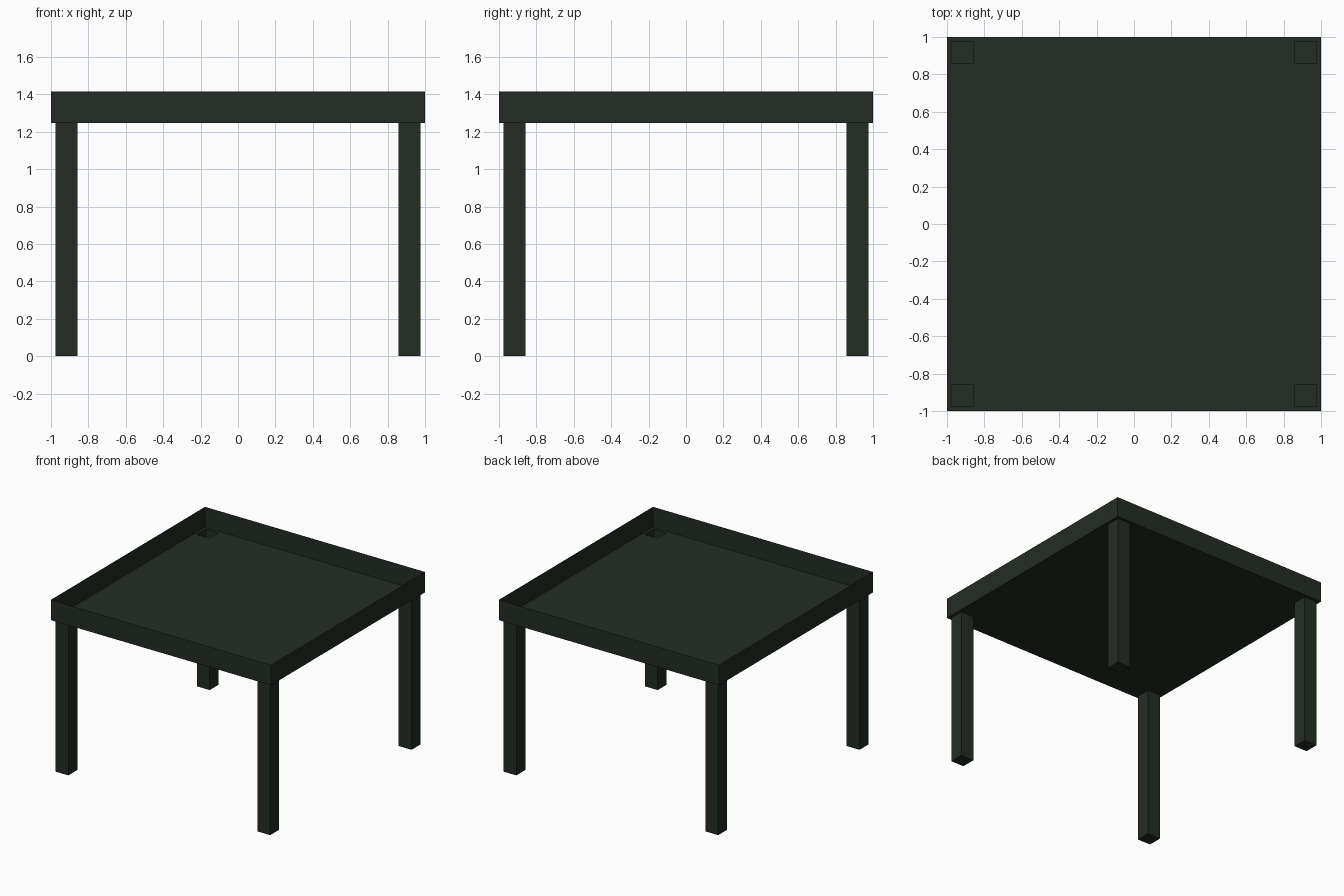
import bpy, bmesh
from mathutils import Vector

if "Cube" in bpy.data.objects:
    bpy.data.objects.remove(bpy.data.objects["Cube"])

TOP, FLOOR = 1.414, 1.247      # rim top, tray floor height
IN, OUT = 0.859, 0.976         # inner and outer side of the legs

green = bpy.data.materials.new("dark green")
green.diffuse_color = (0.0165, 0.0255, 0.0175, 1)
green.use_nodes = True
green.node_tree.nodes["Principled BSDF"].inputs["Base Color"].default_value = green.diffuse_color


def make_object(name, bm):
    mesh = bpy.data.meshes.new(name)
    bm.to_mesh(mesh)
    bm.free()
    mesh.materials.append(green)
    obj = bpy.data.objects.new(name, mesh)
    bpy.context.collection.objects.link(obj)


# Tray floor: thin sheet with a square opening above every leg
cuts = [-1, -OUT, -IN, IN, OUT, 1]
bm = bmesh.new()
grid = [[bm.verts.new((x, y, FLOOR)) for y in cuts] for x in cuts]
for i in range(5):
    for j in range(5):
        if i in (1, 3) and j in (1, 3):
            continue
        bm.faces.new((grid[i][j], grid[i][j + 1], grid[i + 1][j + 1], grid[i + 1][j]))
make_object("tray_floor", bm)

# Thin rim standing around the floor
bm = bmesh.new()
corners = [(-1, -1), (1, -1), (1, 1), (-1, 1)]
low = [bm.verts.new((x, y, FLOOR)) for x, y in corners]
high = [bm.verts.new((x, y, TOP)) for x, y in corners]
for i in range(4):
    k = (i + 1) % 4
    bm.faces.new((low[i], low[k], high[k], high[i]))
make_object("rim", bm)

# Hollow legs: open at the top, closed at the foot
mid, width = (IN + OUT) / 2, OUT - IN
for fb, sy in (("front", -1), ("back", 1)):
    for lr, sx in (("left", -1), ("right", 1)):
        bm = bmesh.new()
        bmesh.ops.create_cube(bm, size=1)
        bmesh.ops.scale(bm, vec=Vector((width, width, FLOOR)), verts=bm.verts)
        bmesh.ops.translate(bm, vec=Vector((sx * mid, sy * mid, FLOOR / 2)), verts=bm.verts)
        bm.normal_update()
        lid = [f for f in bm.faces if f.normal.z > 0.9]
        bmesh.ops.delete(bm, geom=lid, context='FACES_ONLY')
        make_object(f"{fb}_{lr}_leg", bm)
